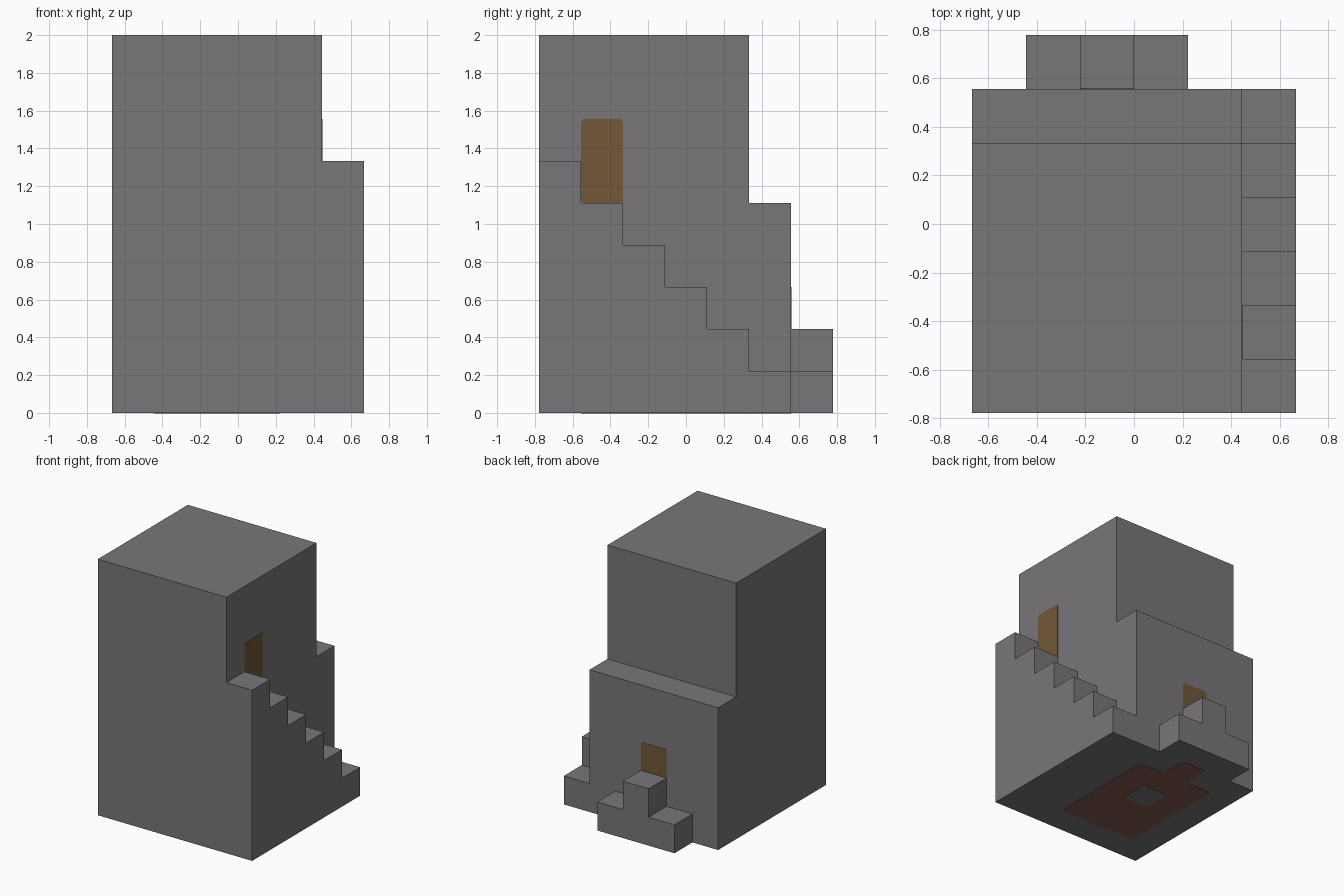
import bpy, bmesh
from mathutils import Vector

cube = bpy.data.objects.get("Cube")
if cube:
    bpy.data.objects.remove(cube, do_unlink=True)

U = 2 / 9  # block size; all positions below are counted in blocks


def material(name, rgb):
    lin = [((c / 255 + 0.055) / 1.055) ** 2.4 for c in rgb] + [1]
    m = bpy.data.materials.new(name)
    m.use_nodes = True
    m.diffuse_color = lin
    bsdf = m.node_tree.nodes["Principled BSDF"]
    bsdf.inputs["Base Color"].default_value = lin
    bsdf.inputs["Roughness"].default_value = 0.9
    return m


STONE = material("grey stone", (120, 118, 121))
DOOR = material("door wood", (114, 87, 55))
FLOOR = material("floor planks", (134, 90, 78))


def extrude(name, outline, axis, start, depth, mat, clip=0):
    """Extrude a flat outline along an axis, optionally clipping its corners."""
    if clip:
        cut = []
        for i, p in enumerate(outline):
            p = Vector(p)
            for q in (outline[i - 1], outline[(i + 1) % len(outline)]):
                cut.append(p + (Vector(q) - p).normalized() * clip)
        outline = cut
    bm = bmesh.new()
    verts = []
    for p in outline:
        co = list(p)
        co.insert(axis, start)
        verts.append(bm.verts.new(Vector(co) * U))
    face = bm.faces.new(verts)
    move = Vector((0, 0, 0))
    move[axis] = depth * U
    ext = bmesh.ops.extrude_face_region(bm, geom=[face])["geom"]
    bmesh.ops.translate(bm, vec=move, verts=[g for g in ext if isinstance(g, bmesh.types.BMVert)])
    bmesh.ops.recalc_face_normals(bm, faces=bm.faces)
    mesh = bpy.data.meshes.new(name)
    bm.to_mesh(mesh)
    bm.free()
    mesh.materials.append(mat)
    ob = bpy.data.objects.new(name, mesh)
    bpy.context.collection.objects.link(ob)
    return ob


def rect(a0, a1, b0, b1):
    return [(a0, b0), (a1, b0), (a1, b1), (a0, b1)]


# Tower with a lower ledge at the back (side profile in y, z)
extrude("tower", [(-3.5, 0), (2.5, 0), (2.5, 5), (1.5, 5), (1.5, 9), (-3.5, 9)],
        0, -3, 5, STONE)

# Side staircase rising to the front
profile = [(2.5, 0)]
for i in range(6):
    profile += [(2.5 - i, i + 1), (1.5 - i, i + 1)]
profile.append((-3.5, 0))
extrude("side_stairs", profile, 0, 2, 1, STONE)

# Back stoop, stepping up to the middle from both sides
extrude("back_stoop", [(-2, 0), (1, 0), (1, 1), (0, 1), (0, 2), (-1, 2), (-1, 1), (-2, 1)],
        1, 2.5, 1, STONE)

# Thin door panels
THIN = 0.01
extrude("side_door", rect(-2.5, -1.5, 5, 7), 0, 2, THIN, DOOR, 0.06)
extrude("back_door", rect(-1, 0, 1, 3), 1, 2.5, THIN, DOOR, 0.06)

# Floor seen on the underside, with a doorway tongue and a central pillar
extrude("floor", [(-2, -2.5), (1, -2.5), (1, 1.5), (0, 1.5), (0, 2.5), (-1, 2.5),
                  (-1, 1.5), (-2, 1.5)], 2, 0, -THIN, FLOOR, 0.08)
extrude("pillar_base", rect(-1, 0, -0.5, 0.5), 2, 0, -2 * THIN, STONE, 0.08)
